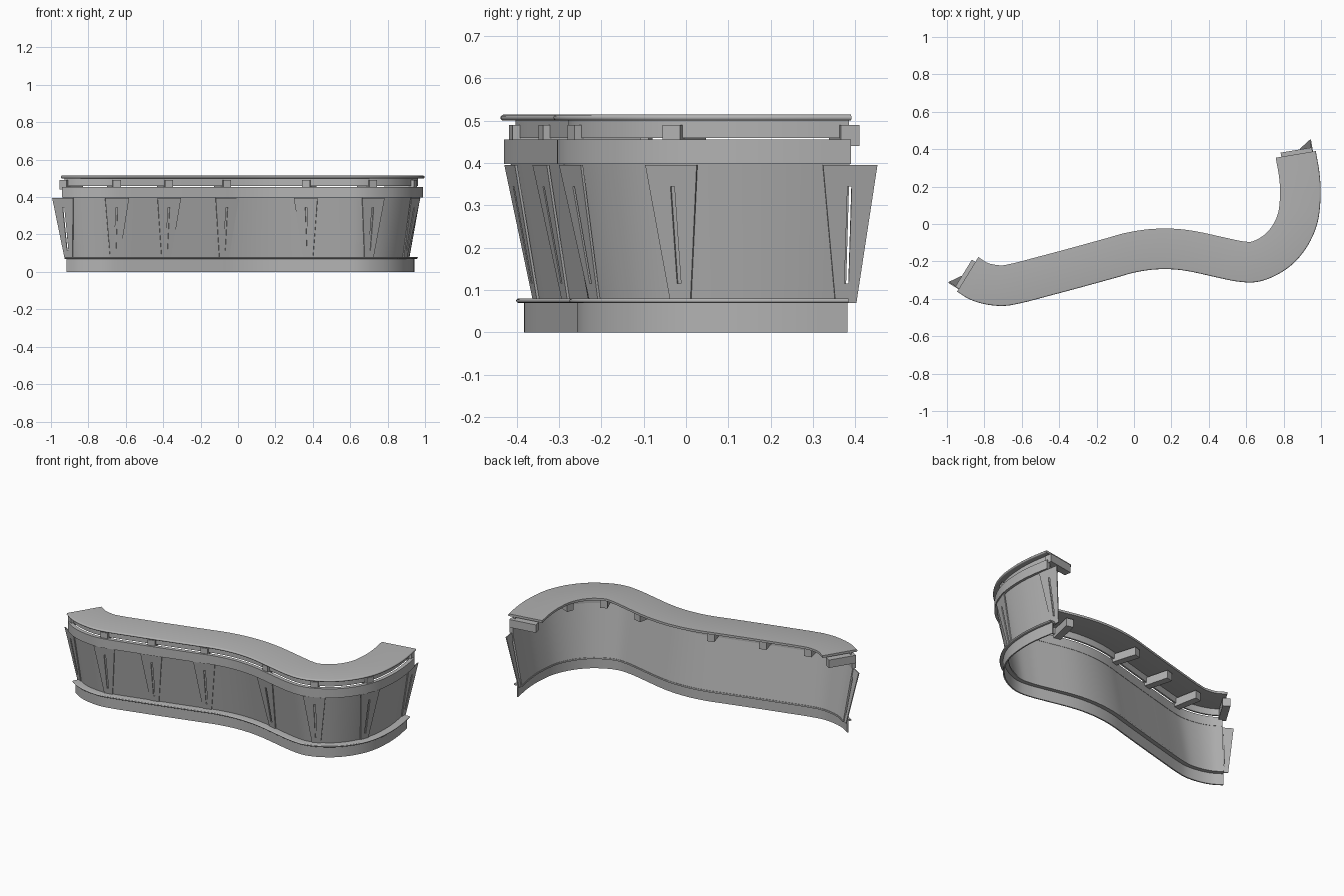
import bpy, bmesh, math
from mathutils import Vector

if "Cube" in bpy.data.objects:
    bpy.data.objects.remove(bpy.data.objects["Cube"], do_unlink=True)

grey = bpy.data.materials.new("plain grey")
grey.use_nodes = True
GREY = (0.45, 0.45, 0.45, 1)
grey.diffuse_color = GREY
grey.node_tree.nodes["Principled BSDF"].inputs["Base Color"].default_value = GREY

# Front edge of the counter, from its right end to its left end
EDGE = [(-.945, -.36), (-.88, -.4), (-.8, -.426), (-.7, -.436), (-.6, -.42),
        (-.45, -.381), (-.3, -.341), (-.1, -.286), (0, -.258), (.1, -.242),
        (.2, -.24), (.3, -.252), (.45, -.285), (.55, -.305), (.65, -.309),
        (.75, -.277), (.85, -.21), (.93, -.11), (.98, .01), (.996, .15),
        (.99, .27), (.97, .39)]


def smooth_path(points, steps=5):
    """Catmull-Rom curve through the points, as (position, inward normal) pairs."""
    p = [Vector(q) for q in points]
    p = [2 * p[0] - p[1]] + p + [2 * p[-1] - p[-2]]
    out = []
    for i in range(1, len(p) - 2):
        a, b, c, d = p[i - 1:i + 3]
        last = i == len(p) - 3
        for k in range(steps + last):
            t = k / steps
            pos = .5 * (2 * b + (c - a) * t + (2 * a - 5 * b + 4 * c - d) * t ** 2
                        + (3 * b - a - 3 * c + d) * t ** 3)
            tan = .5 * ((c - a) + 2 * (2 * a - 5 * b + 4 * c - d) * t
                        + 3 * (3 * b - a - 3 * c + d) * t ** 2)
            tan.normalize()
            out.append((pos, Vector((-tan.y, tan.x))))
    return out


PATH = smooth_path(EDGE)


def finish(name, bm):
    bmesh.ops.recalc_face_normals(bm, faces=bm.faces)
    mesh = bpy.data.meshes.new(name)
    bm.to_mesh(mesh)
    bm.free()
    mesh.materials.append(grey)
    obj = bpy.data.objects.new(name, mesh)
    bpy.context.collection.objects.link(obj)
    bpy.ops.object.select_all(action='DESELECT')
    obj.select_set(True)
    bpy.context.view_layer.objects.active = obj
    bpy.ops.object.shade_smooth_by_angle(angle=math.radians(35))
    return obj


def sweep(name, profile):
    """Sweep a closed (inset, height) profile along the counter edge."""
    bm = bmesh.new()
    rings = [[bm.verts.new((*(pos + n * inset), z)) for inset, z in profile]
             for pos, n in PATH]
    for r, s in zip(rings, rings[1:]):
        for i in range(len(profile)):
            j = (i + 1) % len(profile)
            bm.faces.new((r[i], r[j], s[j], s[i]))
    bm.faces.new(rings[0])
    bm.faces.new(rings[-1])
    return finish(name, bm)


def box_profile(front, back, low, high):
    return [(front, low), (back, low), (back, high), (front, high)]


def round_front(front, back, low, high, n=6):
    """Rectangle with a half-round nose on the front."""
    r = (high - low) / 2
    nose = [(front + r - r * math.sin(math.pi * k / n),
             low + r + r * math.cos(math.pi * k / n)) for k in range(n + 1)]
    return nose + [(back, low), (back, high)]


# Long swept parts
sweep("countertop", round_front(-.002, .215, .5, .514))
sweep("upper_frieze", box_profile(.033, .043, .459, .5))
sweep("upper_band", box_profile(.006, .03, .398, .455))
sweep("front_panel", [(.08, .075), (.086, .075), (.028, .398), (.022, .398)])
sweep("foot_trim", round_front(.035, .088, .07, .08))
sweep("plinth", box_profile(.054, .062, 0, .07))


def nearest(x, y):
    return min(PATH, key=lambda s: (s[0] - Vector((x, y))).length)


def frame(spot):
    """Map (along, inset, height) to world space at a spot on the edge."""
    pos, n = spot
    tan = Vector((n.y, -n.x))
    return lambda u, inset, z: (*(pos + tan * u + n * inset), z)


def beam(name, spot):
    place = frame(spot)
    bm = bmesh.new()
    front, back = [[bm.verts.new(place(u, d, z)) for u, z in
                    ((-.022, .44), (.022, .44), (.022, .49), (-.022, .49))]
                   for d in (.016, .185)]
    bm.faces.new(front)
    bm.faces.new(back)
    for i in range(4):
        j = (i + 1) % 4
        bm.faces.new((front[i], front[j], back[j], back[i]))
    finish(name, bm)


def fin(name, spot, thick=.006):
    """Leaning tapered plate with a narrow slot through it."""
    place = frame(spot)
    low, high = .07, .395

    def lean(z):
        return .075 + (.013 - .075) * (z - low) / (high - low)

    outline = [(-.025, low), (.025, low), (.065, high), (-.065, high)]
    slot = [(-.005, .115), (.005, .115), (.005, .345), (-.005, .345)]
    bm = bmesh.new()
    loops = [[bm.verts.new(place(u, lean(z) + d, z)) for u, z in shape]
             for shape, d in ((outline, 0), (slot, 0), (slot, thick), (outline, thick))]
    for a, b in zip(loops, loops[1:] + loops[:1]):
        for i in range(4):
            j = (i + 1) % 4
            bm.faces.new((a[i], a[j], b[j], b[i]))
    finish(name, bm)


# Fins below and beams above at each support position
SPOTS = [EDGE[0], (-.65, -.43), (-.365, -.358), (-.045, -.27), (.357, -.265),
         (.73, -.287), (.965, -.04), EDGE[-1]]
for i, xy in enumerate(SPOTS, 1):
    spot = nearest(*xy)
    fin(f"front_fin_{i}", spot)
    beam(f"support_beam_{i}", spot)
